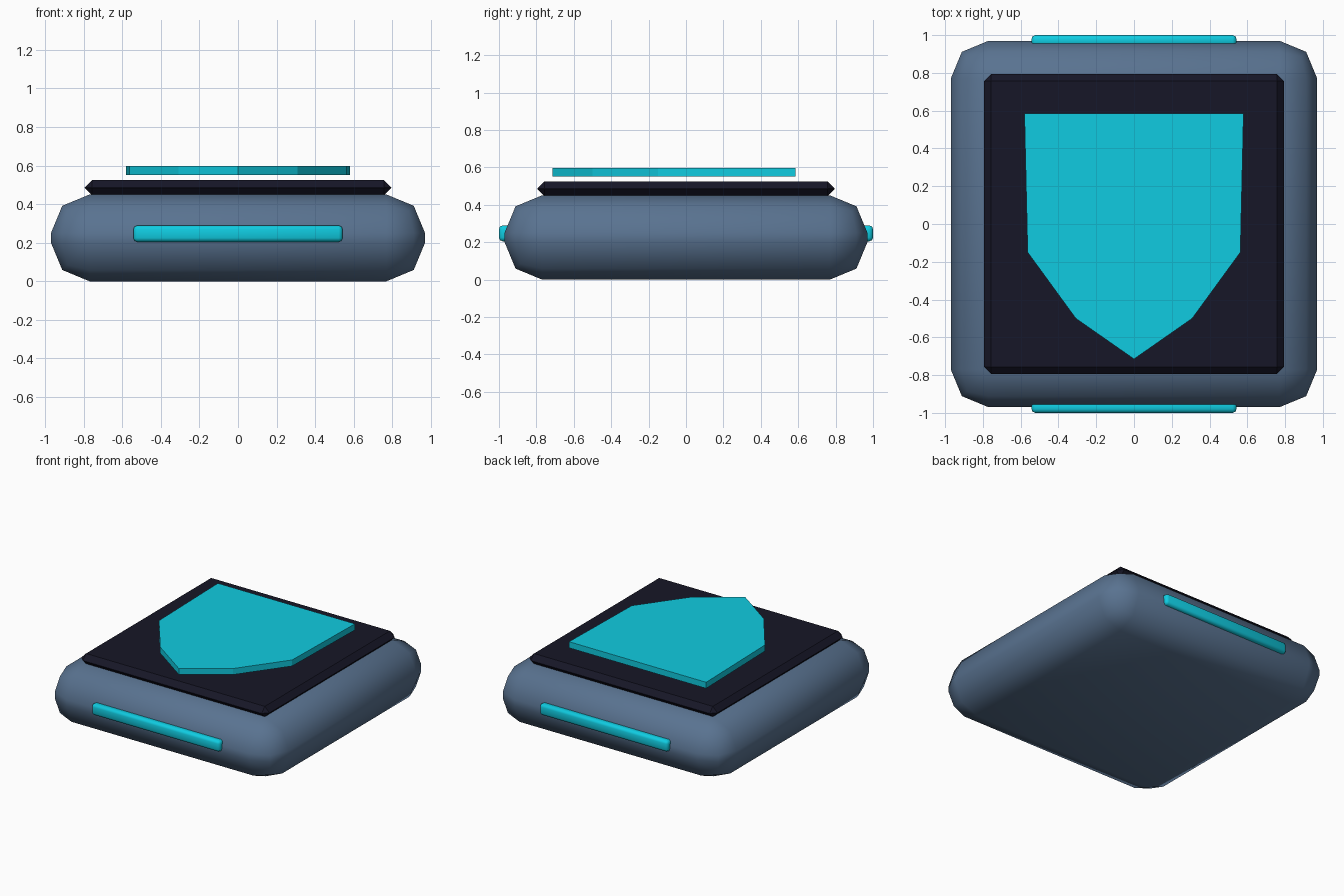
import bpy, bmesh
from math import radians

if "Cube" in bpy.data.objects:
    bpy.data.objects.remove(bpy.data.objects["Cube"])


def material(name, rgb):
    m = bpy.data.materials.new(name)
    m.diffuse_color = (*rgb, 1)
    m.use_nodes = True
    m.node_tree.nodes["Principled BSDF"].inputs["Base Color"].default_value = m.diffuse_color
    return m


SLATE = material("slate", (0.10, 0.17, 0.28))
DARK = material("dark", (0.008, 0.008, 0.02))
CYAN = material("cyan", (0.005, 0.60, 0.75))


def bevelled_box(name, size, centre, width, segments, mat):
    bpy.ops.mesh.primitive_cube_add(size=1, location=centre)
    ob = bpy.context.object
    ob.name = name
    ob.scale = size
    bpy.ops.object.transform_apply(location=False, rotation=False, scale=True)
    bev = ob.modifiers.new("bevel", 'BEVEL')
    bev.width = width
    bev.segments = segments
    bpy.ops.object.modifier_apply(modifier=bev.name)
    ob.data.materials.append(mat)
    return ob


# Rounded base body
bevelled_box("base_body", (1.94, 1.94, 0.45), (0, 0, 0.225), 0.2, 2, SLATE)
bpy.ops.object.shade_smooth_by_angle(angle=radians(50))

# Dark chamfered top panel
bevelled_box("top_panel", (1.59, 1.59, 0.08), (0, 0, 0.485), 0.039, 1, DARK)

# Light strips on front and back
for name, side in (("front_strip", -1), ("back_strip", 1)):
    bevelled_box(name, (1.085, 0.06, 0.085), (0, side * 0.97, 0.247), 0.02, 2, CYAN)
    bpy.ops.object.shade_smooth_by_angle(angle=radians(50))

# Floating shield plate, half outline mirrored across x
half = [(0.58, 0.585), (0.563, -0.15), (0.308, -0.5)]
outline = half + [(0, -0.715)] + [(-x, y) for x, y in reversed(half)]
bm = bmesh.new()
face = bm.faces.new([bm.verts.new((x, y, 0.55)) for x, y in outline])
top = bmesh.ops.extrude_face_region(bm, geom=[face])
bmesh.ops.translate(bm, vec=(0, 0, 0.047),
                    verts=[g for g in top["geom"] if isinstance(g, bmesh.types.BMVert)])
bmesh.ops.recalc_face_normals(bm, faces=bm.faces)
mesh = bpy.data.meshes.new("shield_plate")
bm.to_mesh(mesh)
bm.free()
mesh.materials.append(CYAN)
bpy.context.collection.objects.link(bpy.data.objects.new("shield_plate", mesh))
